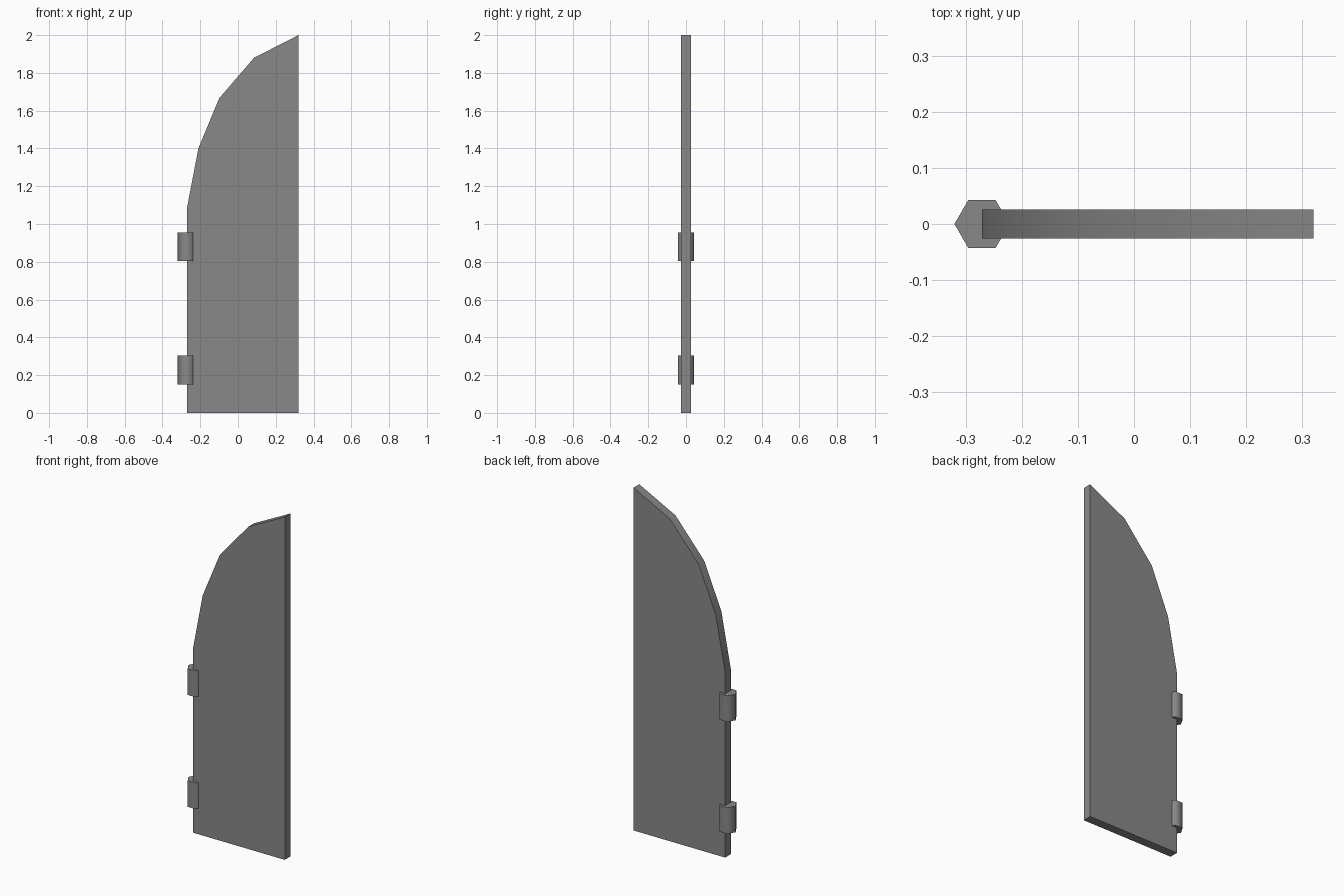
import bpy
import bmesh
import math

cube = bpy.data.objects.get("Cube")
if cube:
    bpy.data.objects.remove(cube, do_unlink=True)

# One grey colour for everything
grey = bpy.data.materials.new("grey")
grey.use_nodes = True
colour = (0.25, 0.25, 0.25, 1)
grey.diffuse_color = colour
grey.node_tree.nodes["Principled BSDF"].inputs["Base Color"].default_value = colour


def finish(obj, angle):
    obj.data.materials.append(grey)
    bpy.ops.object.select_all(action="DESELECT")
    obj.select_set(True)
    bpy.context.view_layer.objects.active = obj
    bpy.ops.object.shade_smooth_by_angle(angle=math.radians(angle))


# Door leaf: half-arch outline extruded through its thickness
outline = [(-0.271, 0), (0.32, 0), (0.32, 2), (0.085, 1.88),
           (-0.1, 1.665), (-0.21, 1.4), (-0.271, 1.08)]
half = 0.026
bm = bmesh.new()
face = bm.faces.new([bm.verts.new((x, -half, z)) for x, z in outline])
ext = bmesh.ops.extrude_face_region(bm, geom=[face])
moved = [g for g in ext["geom"] if isinstance(g, bmesh.types.BMVert)]
bmesh.ops.translate(bm, verts=moved, vec=(0, 2 * half, 0))
bmesh.ops.recalc_face_normals(bm, faces=bm.faces)
mesh = bpy.data.meshes.new("door_leaf")
bm.to_mesh(mesh)
bm.free()
door = bpy.data.objects.new("door_leaf", mesh)
bpy.context.collection.objects.link(door)
finish(door, 30)

# Hexagonal hinge barrels on the outer edge
for name, z in (("lower_hinge", 0.227), ("upper_hinge", 0.88)):
    bpy.ops.mesh.primitive_cylinder_add(vertices=6, radius=0.049, depth=0.152,
                                        location=(-0.271, 0, z))
    hinge = bpy.context.object
    hinge.name = name
    # Point one corner of the hexagon along x
    hinge.rotation_euler.z = math.radians(30)
    finish(hinge, 65)
